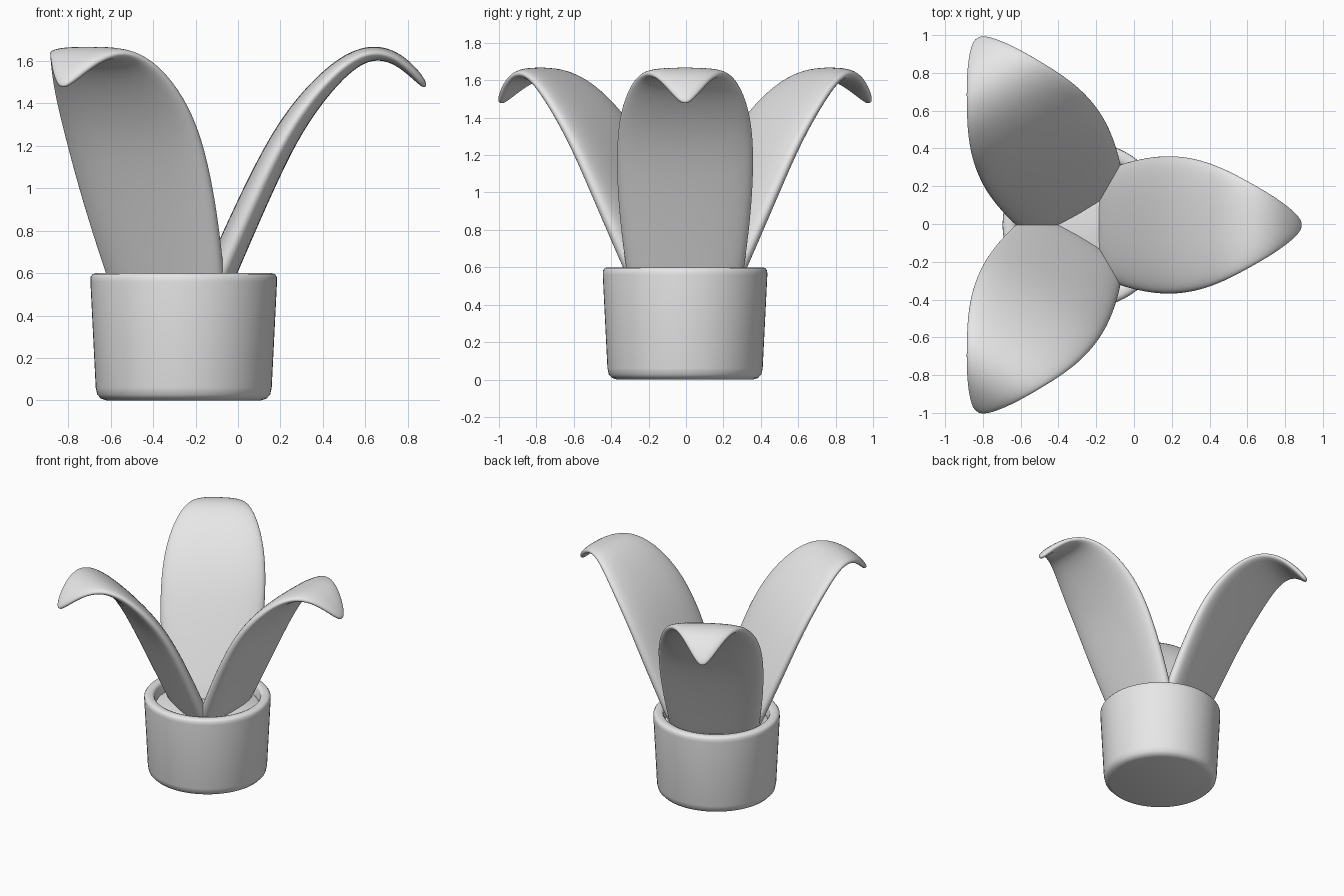
import bpy
import bmesh
from math import cos, sin, pi, radians, copysign
from mathutils import Vector, Matrix

cube = bpy.data.objects.get("Cube")
if cube:
    bpy.data.objects.remove(cube, do_unlink=True)

CENTRE = Vector((-0.256, -0.005, 0))

grey = bpy.data.materials.new("light_grey")
grey.use_nodes = True
grey.diffuse_color = (0.8, 0.8, 0.8, 1)
grey.node_tree.nodes["Principled BSDF"].inputs["Base Color"].default_value = grey.diffuse_color


def loft(name, rings, angle):
    """Skin a list of equal rings, close both ends and shade smooth."""
    bm = bmesh.new()
    loops = [[bm.verts.new(p) for p in ring] for ring in rings]
    for a, b in zip(loops, loops[1:]):
        for i in range(len(a)):
            j = (i + 1) % len(a)
            bm.faces.new((a[i], a[j], b[j], b[i]))
    bm.faces.new(loops[0])
    bm.faces.new(loops[-1])
    bmesh.ops.recalc_face_normals(bm, faces=bm.faces)
    mesh = bpy.data.meshes.new(name)
    bm.to_mesh(mesh)
    bm.free()
    mesh.materials.append(grey)
    obj = bpy.data.objects.new(name, mesh)
    obj.location = CENTRE
    bpy.context.collection.objects.link(obj)
    bpy.ops.object.select_all(action='DESELECT')
    obj.select_set(True)
    bpy.context.view_layer.objects.active = obj
    bpy.ops.object.shade_smooth_by_angle(angle=radians(angle))
    return obj


def lathe(name, profile, sides=64):
    rings = [[(r * cos(2 * pi * i / sides), r * sin(2 * pi * i / sides), z)
              for i in range(sides)] for r, z in profile]
    return loft(name, rings, 40)


# Pot: tapered wall, soft base edge and rounded rim, hollow down to the soil
lathe("pot", [(0.365, 0), (0.39, 0.008), (0.408, 0.027), (0.415, 0.06),
              (0.44, 0.56), (0.439, 0.582), (0.43, 0.595), (0.414, 0.6),
              (0.39, 0.6), (0.375, 0.594), (0.367, 0.58), (0.362, 0.48)])

# Soil: disc just below the rim
lathe("soil", [(0.355, 0.45), (0.36, 0.515), (0.345, 0.525)])

# Leaf stations: distance out, height, half width, half thickness
STATIONS = [(0.09, 0.40, 0.285, 0.073), (0.18, 0.61, 0.322, 0.072),
            (0.277, 0.83, 0.35, 0.07), (0.378, 1.05, 0.368, 0.067),
            (0.485, 1.26, 0.37, 0.062), (0.605, 1.43, 0.35, 0.055),
            (0.73, 1.56, 0.302, 0.046), (0.825, 1.622, 0.252, 0.039),
            (0.91, 1.642, 0.205, 0.034), (1.0, 1.617, 0.15, 0.03),
            (1.075, 1.555, 0.094, 0.026), (1.12, 1.505, 0.05, 0.02),
            (1.14, 1.478, 0.016, 0.01)]


def leaf_rings(sides=20):
    """Rounded flat cross-sections set square to the curling midline."""
    rings = []
    for k, (out, height, wide, thick) in enumerate(STATIONS):
        before, after = STATIONS[max(k - 1, 0)], STATIONS[min(k + 1, len(STATIONS) - 1)]
        along = Vector((after[0] - before[0], 0, after[1] - before[1])).normalized()
        normal = Vector((-along.z, 0, along.x))
        ring = []
        for i in range(sides):
            c, s = cos(2 * pi * i / sides), sin(2 * pi * i / sides)
            across = copysign(abs(c) ** 0.8, c) * wide
            depth = copysign(abs(s) ** 0.8, s) * thick
            ring.append(Vector((out, across, height)) + normal * depth)
        rings.append(ring)
    return rings


# Three leaves spread evenly around the pot
for n, label in enumerate(("left", "back_right", "front_right")):
    turn = Matrix.Rotation(n * 2 * pi / 3, 3, 'Z')
    leaf = loft("leaf_" + label, [[turn @ p for p in r] for r in leaf_rings()], 180)
    leaf.modifiers.new("smooth", 'SUBSURF').levels = 2
    leaf.modifiers["smooth"].render_levels = 2
